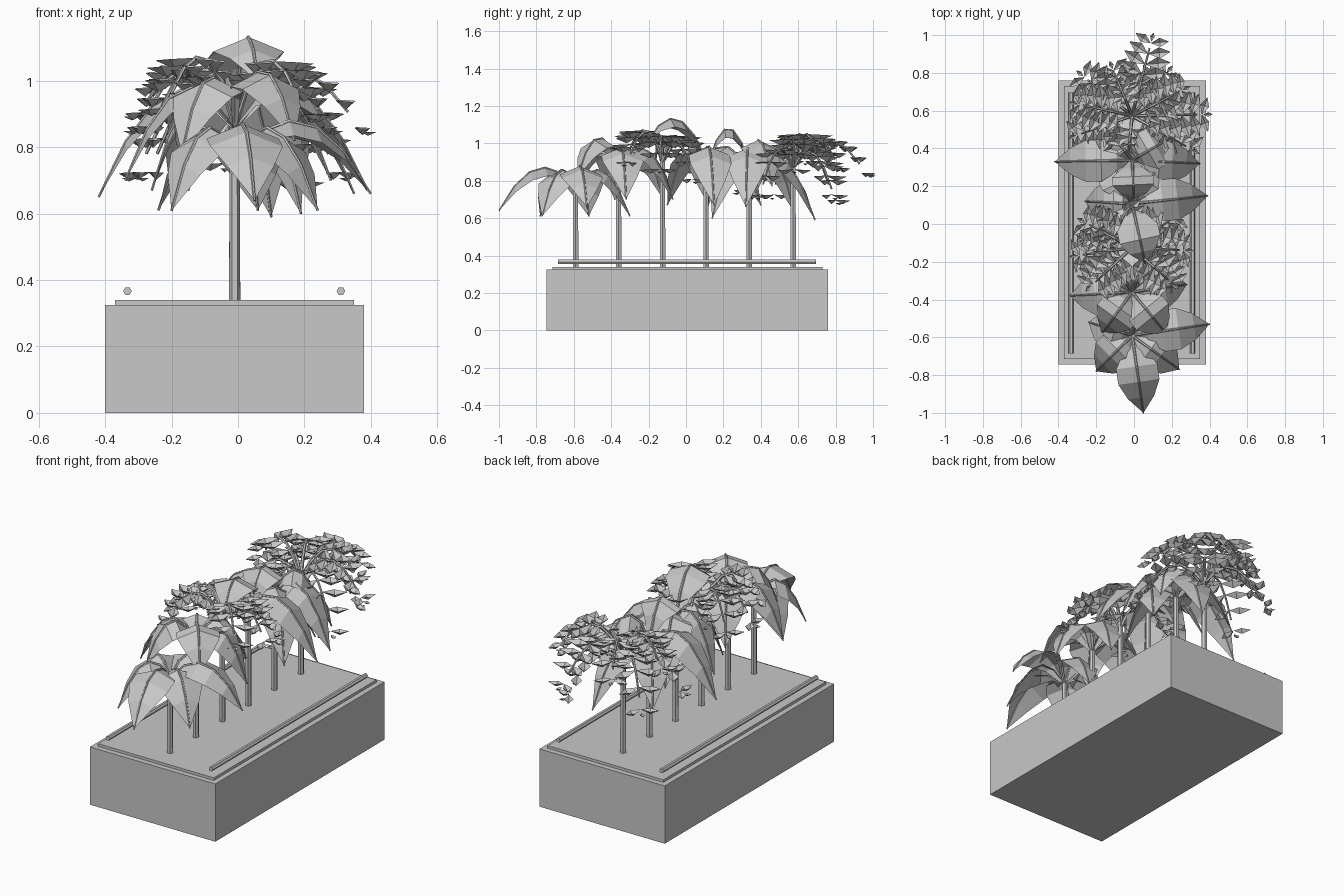
import bpy, bmesh, math
from mathutils import Vector

if "Cube" in bpy.data.objects:
    bpy.data.objects.remove(bpy.data.objects["Cube"])

# One plain grey for everything
grey = bpy.data.materials.new("plain_grey")
grey.use_nodes = True
grey.diffuse_color = (0.58, 0.58, 0.58, 1)
grey.node_tree.nodes["Principled BSDF"].inputs["Base Color"].default_value = grey.diffuse_color
UP = Vector((0, 0, 1))


def finish(bm, name):
    mesh = bpy.data.meshes.new(name)
    bm.to_mesh(mesh)
    bm.free()
    mesh.materials.append(grey)
    bpy.context.collection.objects.link(bpy.data.objects.new(name, mesh))


def box(name, low, high):
    low, high = Vector(low), Vector(high)
    bm = bmesh.new()
    bmesh.ops.create_cube(bm, size=1)
    for vert in bm.verts:
        vert.co = (low + high) / 2 + vert.co * (high - low)
    finish(bm, name)


def tube(bm, points, start_radius, end_radius, sides=6):
    """Tapered tube along a list of points."""
    rings = []
    last = len(points) - 1
    for i, point in enumerate(points):
        along = (points[min(i + 1, last)] - points[max(i - 1, 0)]).normalized()
        reference = UP if abs(along.z) < 0.99 else Vector((0, 1, 0))
        side = along.cross(reference).normalized()
        top = side.cross(along)
        radius = start_radius + (end_radius - start_radius) * i / last
        angles = [math.tau * k / sides for k in range(sides)]
        rings.append([bm.verts.new(point + (side * math.cos(a) + top * math.sin(a)) * radius)
                      for a in angles])
    for near, far in zip(rings, rings[1:]):
        for k in range(sides):
            following = (k + 1) % sides
            bm.faces.new((near[k], near[following], far[following], far[k]))
    bm.faces.new(rings[0][::-1])
    bm.faces.new(rings[-1])


def arch(base, tip, rise, t):
    return base.lerp(tip, t) + UP * (4 * rise * t * (1 - t))


def heading(base, tip):
    """Level directions along and across a leaf."""
    along = Vector((tip.x - base.x, tip.y - base.y, 0)).normalized()
    return along, along.cross(UP)


def broad_leaf(bm, base, tip, rise):
    """Arching blade, folded along its midrib and pointed at the tip."""
    across = heading(base, tip)[1]
    widths = (0.01, 0.06, 0.11, 0.11, 0.07)
    steps = len(widths)
    spine = [arch(base, tip, rise, i / steps) for i in range(steps + 1)]
    rows = [[bm.verts.new(point + across * (s * width) - UP * (abs(s) * width * 0.4))
             for s in (-1, 0, 1)] for point, width in zip(spine, widths)]
    for near, far in zip(rows, rows[1:]):
        for k in (0, 1):
            bm.faces.new((near[k], near[k + 1], far[k + 1], far[k]))
    end = bm.verts.new(spine[-1])
    for k in (0, 1):
        bm.faces.new((rows[-1][k], rows[-1][k + 1], end))
    tube(bm, spine, 0.008, 0.004)


def leaflet(bm, root, direction, length):
    """Small diamond with a lowered keel."""
    across = direction.cross(UP).normalized() * (length * 0.25)
    middle = root + direction * (length / 2)
    rim = [bm.verts.new(point) for point in
           (root, middle + across, root + direction * length, middle - across)]
    keel = bm.verts.new(middle - UP * (length * 0.22))
    for k, vert in enumerate(rim):
        bm.faces.new((vert, keel, rim[(k + 1) % len(rim)]))


def frond(bm, base, tip, rise, pairs=6):
    """Arching stem carrying pairs of leaflets."""
    along, across = heading(base, tip)
    tube(bm, [arch(base, tip, rise, i / pairs) for i in range(pairs)], 0.01, 0.005)
    for i in range(pairs):
        t = 0.24 + 0.66 * i / (pairs - 1)
        length = 0.07 + 0.07 * math.sin(math.pi * (0.25 + 0.75 * i / pairs))
        for s in (-1, 1):
            direction = (across * s + along * 0.35 - UP * 0.06).normalized()
            leaflet(bm, arch(base, tip, rise, t), direction, length)
    leaflet(bm, arch(base, tip, rise, 0.92), along, 0.05)


def plant(name, y, crown, tip_height, tips, leaf=broad_leaf, rise=0.18):
    """Stalk with leaves to the given tips; a third value lifts that tip."""
    base = Vector((-0.01, y, crown))
    bm = bmesh.new()
    tube(bm, [Vector((base.x, y, 0.33)), base], 0.017, 0.015)
    finish(bm, name + "_stalk")
    bm = bmesh.new()
    for tip_x, tip_y, *lift in tips:
        leaf(bm, base, Vector((tip_x, tip_y, tip_height + sum(lift))), rise)
    finish(bm, name + "_foliage")


# Planter box, soil and side rails
box("planter_box", (-0.4, -0.745, 0), (0.38, 0.76, 0.325))
box("soil_bed", (-0.37, -0.715, 0.3), (0.35, 0.73, 0.34))
for name, x in (("right_rail", -0.333), ("left_rail", 0.31)):
    bm = bmesh.new()
    tube(bm, [Vector((x, y, 0.367)) for y in (-0.685, 0.695)], 0.013, 0.013)
    finish(bm, name)

# Row of plants from front to back
plant("front_plant", -0.59, 0.76, 0.61, rise=0.165,
      tips=[(0.05, -1, 0.03), (-0.2, -0.78), (0.24, -0.77), (0.4, -0.53, 0.05),
            (-0.24, -0.52), (0.06, -0.3)])
plant("second_plant", -0.36, 0.86, 0.7, rise=0.19,
      tips=[(0.17, -0.58, 0.12), (-0.17, -0.58, 0.08), (-0.34, -0.38), (0.28, -0.32),
            (-0.16, -0.12), (0.1, -0.07)])
plant("third_plant", -0.125, 0.9, 0.78, leaf=frond, rise=0.2,
      tips=[(-0.24, -0.34, 0.06), (-0.32, -0.17), (-0.28, 0.02), (0.29, -0.14),
            (0.22, -0.33, 0.04), (0.23, 0.05, -0.06), (-0.1, 0.15, -0.06)])
plant("fourth_plant", 0.107, 0.91, 0.67, rise=0.175,
      tips=[(0.06, -0.21, 0.33), (0.39, 0.15), (-0.26, 0.12), (0.2, 0.4),
            (-0.15, 0.4), (-0.16, -0.1)])
plant("fifth_plant", 0.338, 0.88, 0.63, rise=0.19,
      tips=[(0, 0.12, 0.27), (-0.42, 0.33, 0.02), (0.35, 0.32, 0.03), (0.19, 0.14, -0.03),
            (0.1, 0.69, -0.04), (-0.2, 0.58), (0.2, 0.46, 0.14)])
plant("back_plant", 0.573, 0.87, 0.63, leaf=frond, rise=0.2,
      tips=[(0.1, 1, 0.13), (0.4, 0.58, 0.15), (-0.29, 0.8), (-0.33, 0.46),
            (0.33, 0.38), (0.19, 0.82, -0.03), (-0.32, 0.64, 0.2), (-0.04, 0.27, 0.03),
            (-0.12, 0.84, 0.16), (0.28, 0.72, 0.2)])
